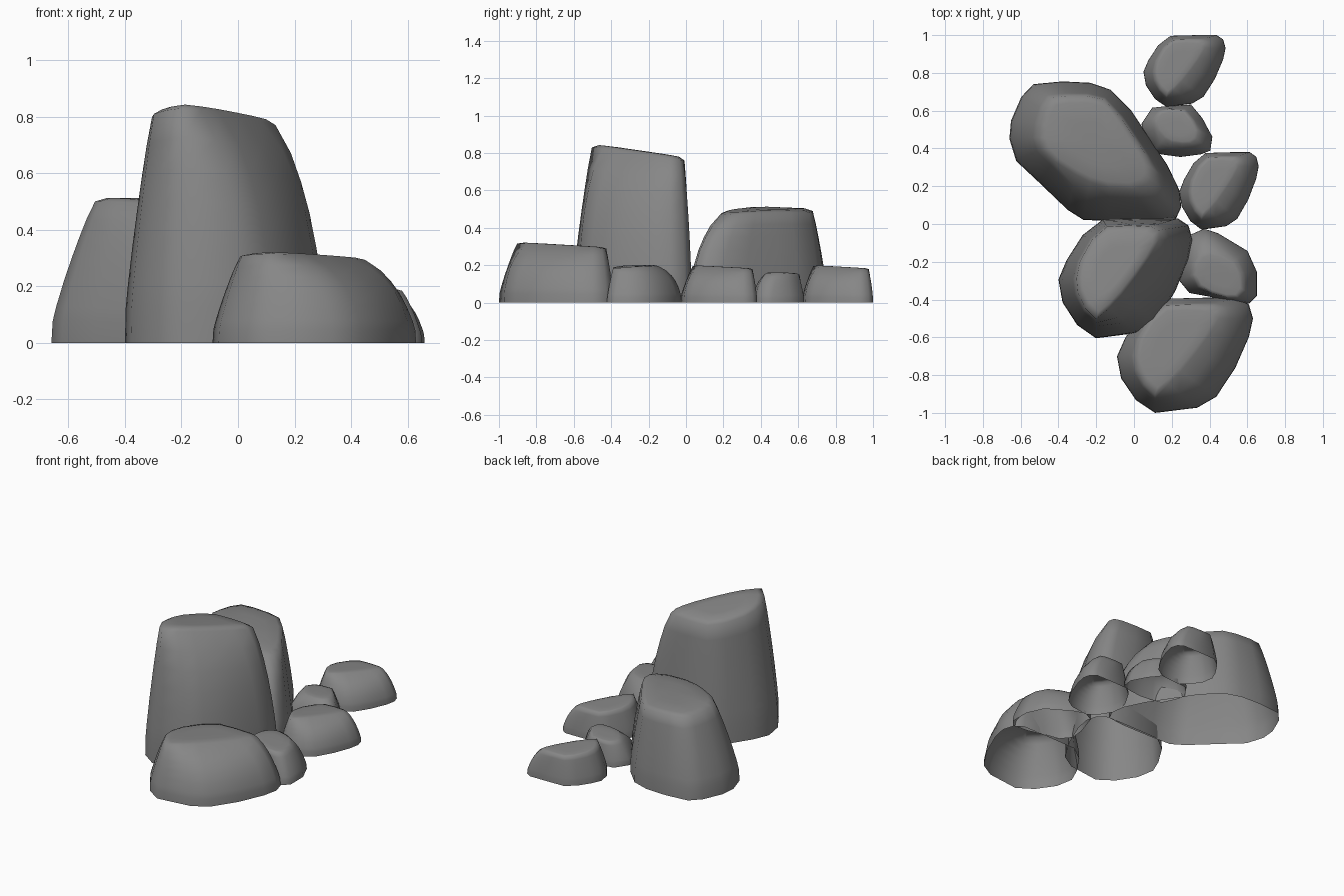
import bpy, bmesh, math

# Rock footprints in a unit box: (base x, base y, top x, top y)
ROCK_A = [(0, .49, .135, .5), (.03, .30, .145, .38), (.14, .11, .2, .25), (.28, 0, .28, .16),
          (.59, .045, .38, .25), (.73, .14, .47, .36), (.87, .39, .58, .52), (.97, .66, .68, .68),
          (1, .82, .75, .82), (.97, .94, .75, .9), (.89, 1, .68, .93), (.65, 1, .52, .94),
          (.33, .99, .36, .93), (.18, .86, .25, .82), (.06, .65, .16, .64)]
ROCK_B = [(0, .59, .17, .6), (.01, .72, .18, .7), (.07, .89, .2, .8), (.14, .98, .24, .88),
          (.31, 1, .33, .895), (.47, .99, .45, .895), (.59, .94, .55, .87), (.71, .79, .65, .74),
          (.78, .66, .71, .63), (.92, .4, .79, .48), (.99, .22, .83, .38), (1, .1, .83, .3),
          (.97, .02, .8, .26), (.84, 0, .72, .23), (.58, 0, .58, .24), (.43, .01, .47, .28),
          (.34, .08, .39, .33), (.17, .28, .26, .43), (.04, .43, .19, .52)]
ROCK_C = [(0, .32, .17, .4), (.02, .55, .2, .55), (.14, .92, .27, .66), (.32, 1, .38, .7),
          (.5, .94, .52, .67), (.88, .71, .7, .58), (1, .44, .8, .42), (1, .12, .83, .2),
          (.9, .02, .76, .1), (.65, .04, .62, .1), (.4, .11, .42, .16), (.13, .16, .26, .25)]
ROCK_D = [(0, .62, .2, .5), (.03, .88, .22, .66), (.16, .95, .3, .74), (.45, 1, .42, .75),
          (.68, .96, .58, .72), (.85, .92, .68, .64), (.98, .55, .78, .48), (1, .37, .82, .3),
          (.85, .07, .74, .14), (.65, .04, .62, .1), (.3, .01, .4, .12), (.14, .27, .27, .32)]

# Side profile: (height fraction, inset on steep sides, inset on sloping sides)
PROFILE = [(0, 0, 0), (.15, .03, .01), (.25, .11, .04), (.42, .28, .13), (.58, .46, .25),
           (.72, .63, .42), (.85, .8, .64), (.975, 1, 1)]

GREY = bpy.data.materials.new("rock_grey")
GREY.diffuse_color = (.24, .24, .24, 1)


def crown_a(x, y):
    return 1 - .11 * (y - .28)


def crown_b(x, y):
    return 1 - .09 * max(x - .3, 0) - .06 * abs(y - .55)


def rock(name, shape, crown, x0, x1, y0, y1, h, turned=False):
    bm = bmesh.new()

    def vert(x, y, z):
        if turned:
            x, y = 1 - x, 1 - y
        return bm.verts.new((x0 + x * (x1 - x0), y0 + y * (y1 - y0), z * h))

    # walls
    rings = []
    for z, steep, slope in PROFILE:
        ring = []
        for bx, by, tx, ty in shape:
            w = min(max((math.hypot(tx - bx, ty - by) - .17) / .12, 0), 1)
            f = steep + (slope - steep) * w
            ring.append(vert(bx + (tx - bx) * f, by + (ty - by) * f, z * crown(tx, ty)))
        rings.append(ring)
    # gently rounded crown
    n = len(shape)
    cx = sum(p[2] for p in shape) / n
    cy = sum(p[3] for p in shape) / n
    for s, k in ((.86, .997), (.5, 1)):
        ring = []
        for p in shape:
            x, y = cx + (p[2] - cx) * s, cy + (p[3] - cy) * s
            ring.append(vert(x, y, k * crown(x, y)))
        rings.append(ring)
    for a, b in zip(rings, rings[1:]):
        for i in range(n):
            j = (i + 1) % n
            bm.faces.new((a[i], a[j], b[j], b[i]))
    c = vert(cx, cy, crown(cx, cy))
    for i in range(n):
        bm.faces.new((rings[-1][i], rings[-1][(i + 1) % n], c))
    bmesh.ops.recalc_face_normals(bm, faces=bm.faces)
    if c.link_faces[0].normal.z < 0:
        bmesh.ops.reverse_faces(bm, faces=bm.faces)
    for f in bm.faces:
        f.smooth = True
    me = bpy.data.meshes.new(name)
    bm.to_mesh(me)
    bm.free()
    me.materials.append(GREY)
    bpy.context.collection.objects.link(bpy.data.objects.new(name, me))


# The large rocks, then the trail of small ones
rock("tall_rock", ROCK_A, crown_a, -.40, .31, -.605, .03, .84)
rock("front_rock", ROCK_A, crown_a, -.09, .63, -1.0, -.39, .32)
rock("back_rock", ROCK_B, crown_b, -.66, .25, .015, .755, .515)
rock("small_rock_front", ROCK_C, crown_b, .24, .65, -.43, -.025, .203)
rock("small_rock_middle", ROCK_A, crown_a, .24, .66, -.03, .38, .198)
rock("small_rock_inner", ROCK_D, crown_b, .04, .415, .355, .635, .163, turned=True)
rock("small_rock_back", ROCK_A, crown_a, .05, .485, .62, 1.0, .198)
